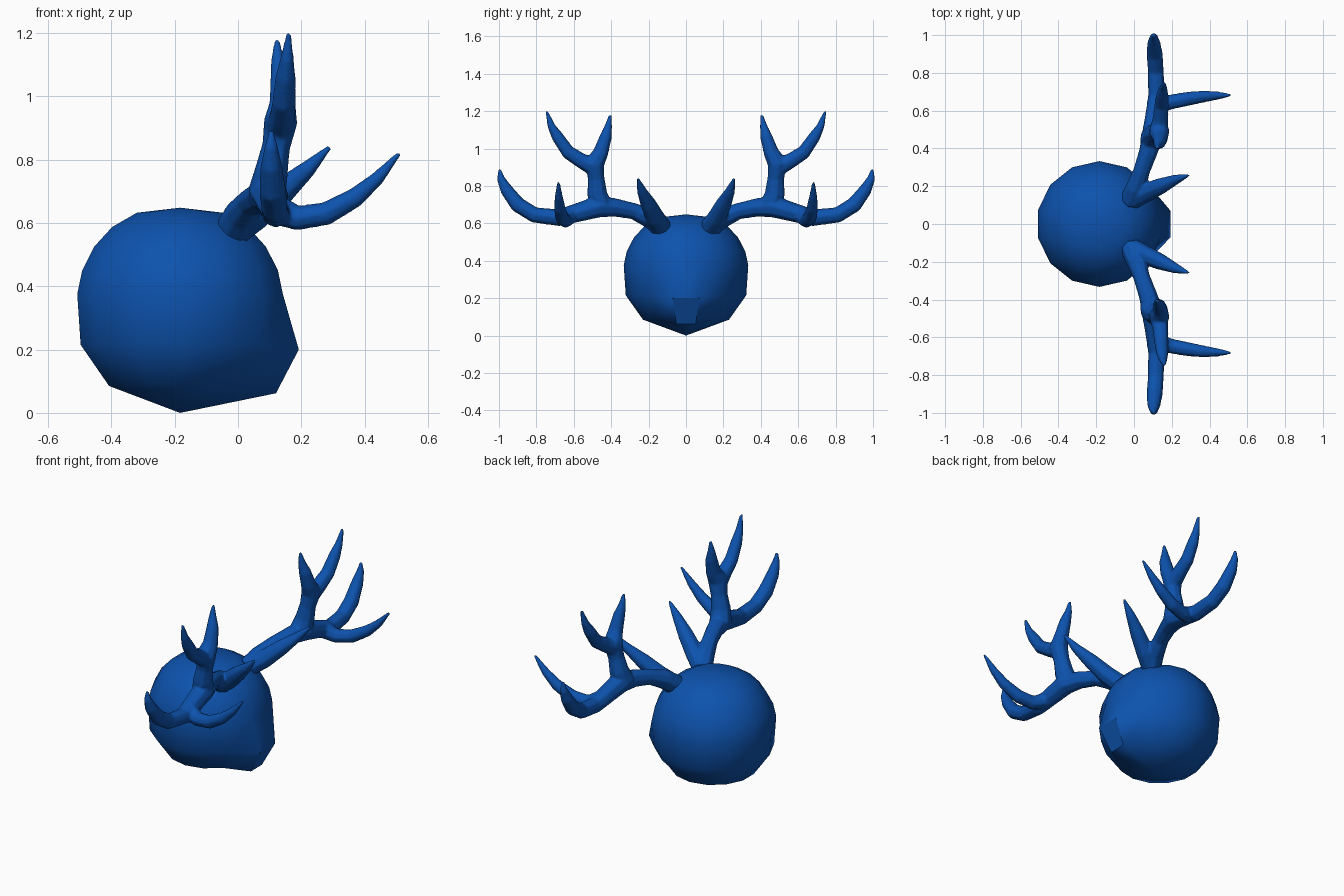
import bpy, bmesh, math
from mathutils import Vector

cube = bpy.data.objects.get("Cube")
if cube:
    bpy.data.objects.remove(cube, do_unlink=True)

blue = bpy.data.materials.new("deep blue")
blue.use_nodes = True
colour = (0.004, 0.085, 0.42, 1)
blue.diffuse_color = colour
blue.node_tree.nodes["Principled BSDF"].inputs["Base Color"].default_value = colour


def add_object(name, data):
    ob = bpy.data.objects.new(name, data)
    bpy.context.collection.objects.link(ob)
    data.materials.append(blue)
    return ob


def select_only(ob):
    bpy.ops.object.select_all(action="DESELECT")
    ob.select_set(True)
    bpy.context.view_layer.objects.active = ob


# Head: a turned profile of (radius, height), with a blunt muzzle pulled out low on +x
SIDES = 14
CENTRE_X = -0.183
profile = [(0.23, 0.085), (0.322, 0.215), (0.333, 0.375), (0.317, 0.45),
           (0.278, 0.525), (0.22, 0.587), (0.14, 0.632)]
muzzle = {0: (0.12, 0.062), 1: (0.192, 0.2)}

bm = bmesh.new()
rings = []
for level, (radius, height) in enumerate(profile):
    ring = []
    for i in range(SIDES):
        angle = math.tau * (i + 0.5) / SIDES
        point = Vector((CENTRE_X + radius * math.cos(angle), radius * math.sin(angle), height))
        if level in muzzle and i in (0, SIDES - 1):
            point.x, point.z = muzzle[level]
        ring.append(bm.verts.new(point))
    rings.append(ring)
bottom = bm.verts.new((CENTRE_X, 0, 0))
top = bm.verts.new((CENTRE_X, 0, 0.648))
for i in range(SIDES):
    j = (i + 1) % SIDES
    bm.faces.new((bottom, rings[0][j], rings[0][i]))
    bm.faces.new((top, rings[-1][i], rings[-1][j]))
    for low, high in zip(rings, rings[1:]):
        bm.faces.new((low[i], low[j], high[j], high[i]))
bmesh.ops.recalc_face_normals(bm, faces=bm.faces)
mesh = bpy.data.meshes.new("head")
bm.to_mesh(mesh)
bm.free()
head = add_object("head", mesh)
select_only(head)
bpy.ops.object.shade_smooth_by_angle(angle=math.radians(40))

# Antler branches: tapered tubes through points (x, y, z, radius)
main_beam = [(-0.02, 0.12, 0.57, 0.058), (0.01, 0.19, 0.625, 0.055),
             (0.04, 0.28, 0.665, 0.045), (0.075, 0.38, 0.685, 0.05),
             (0.10, 0.47, 0.69, 0.06), (0.11, 0.57, 0.66, 0.052),
             (0.12, 0.68, 0.63, 0.046), (0.115, 0.81, 0.645, 0.043),
             (0.11, 0.90, 0.70, 0.043), (0.105, 0.96, 0.78, 0.035),
             (0.105, 0.99, 0.84, 0.022), (0.105, 0.997, 0.89, 0.008)]
brow_tine = [(-0.01, 0.13, 0.58, 0.055), (0.06, 0.165, 0.63, 0.052),
             (0.14, 0.20, 0.70, 0.044), (0.22, 0.235, 0.77, 0.028),
             (0.29, 0.258, 0.84, 0.008)]
upright = [(0.09, 0.45, 0.69, 0.062), (0.105, 0.475, 0.76, 0.055),
           (0.12, 0.48, 0.84, 0.046), (0.135, 0.49, 0.92, 0.055),
           (0.14, 0.455, 0.98, 0.042), (0.135, 0.43, 1.06, 0.034),
           (0.125, 0.415, 1.12, 0.021), (0.123, 0.405, 1.18, 0.008)]
upper_tine = [(0.13, 0.49, 0.90, 0.05), (0.14, 0.56, 0.935, 0.042),
              (0.145, 0.63, 0.98, 0.038), (0.15, 0.685, 1.06, 0.033),
              (0.155, 0.72, 1.12, 0.022), (0.16, 0.745, 1.20, 0.008)]
forward_tine = [(0.115, 0.62, 0.645, 0.05), (0.19, 0.645, 0.615, 0.04),
                (0.28, 0.662, 0.63, 0.038), (0.37, 0.675, 0.68, 0.032),
                (0.44, 0.68, 0.74, 0.023), (0.51, 0.682, 0.82, 0.008)]

curve = bpy.data.curves.new("antlers", "CURVE")
curve.dimensions = "3D"
curve.bevel_depth = 1
curve.bevel_resolution = 2
curve.use_fill_caps = True
for branch in (main_beam, brow_tine, upright, upper_tine, forward_tine):
    spline = curve.splines.new("POLY")
    spline.points.add(len(branch) - 1)
    for point, (x, y, z, radius) in zip(spline.points, branch):
        point.co = (x, y, z, 1)
        point.radius = radius
antlers = add_object("antlers", curve)
select_only(antlers)
bpy.ops.object.convert(target="MESH")
antlers = bpy.context.object

# Fuse the branches, soften the forks, and mirror to the other side
fuse = antlers.modifiers.new("fuse", "REMESH")
fuse.mode = "VOXEL"
fuse.voxel_size = 0.007
fuse.use_smooth_shade = True
soften = antlers.modifiers.new("soften", "SMOOTH")
soften.factor = 0.5
soften.iterations = 5
mirror = antlers.modifiers.new("mirror", "MIRROR")
mirror.use_axis = (False, True, False)
mirror.use_mirror_merge = False
for modifier in ("fuse", "soften", "mirror"):
    bpy.ops.object.modifier_apply(modifier=modifier)
antlers.data.materials.clear()
antlers.data.materials.append(blue)
for face in antlers.data.polygons:
    face.material_index = 0
bpy.ops.object.shade_smooth()
